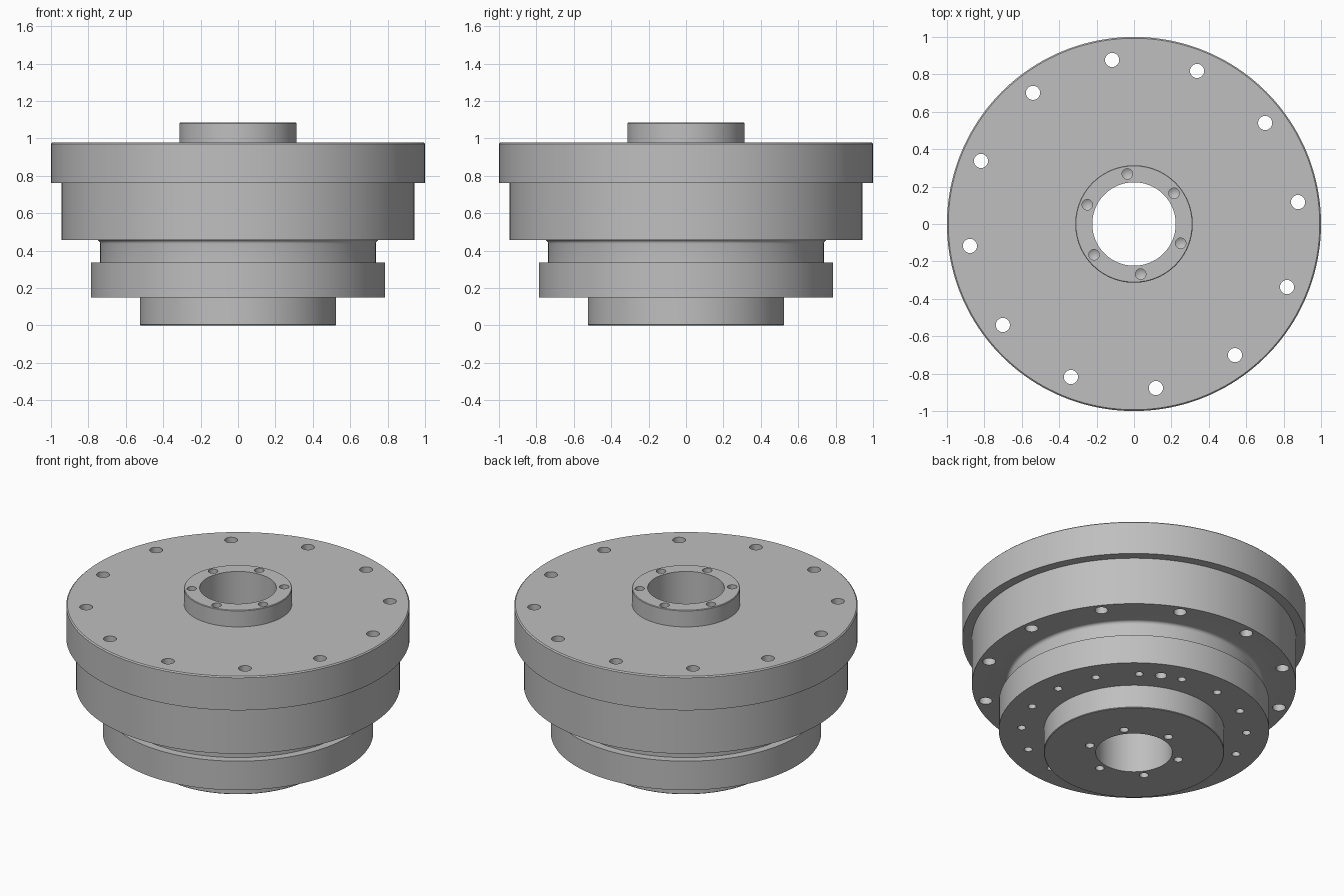
import bpy
import bmesh
from math import cos, sin, radians, pi
from mathutils import Matrix, Vector

default = bpy.data.objects.get("Cube")
if default:
    bpy.data.objects.remove(default, do_unlink=True)

TURN = 7.6  # shared rotation of every hole pattern, in degrees

grey = bpy.data.materials.new("machined_grey")
grey.use_nodes = True
colour = (0.52, 0.52, 0.52, 1)
grey.diffuse_color = colour
grey.node_tree.nodes["Principled BSDF"].inputs["Base Color"].default_value = colour


def lathe(bm, profile, steps, place=Matrix()):
    """Revolve a closed (radius, height) outline about the z axis."""
    part = bmesh.new()
    verts = [part.verts.new((r, 0, z)) for r, z in profile]
    edges = [part.edges.new((a, b)) for a, b in zip(verts, verts[1:] + verts[:1])
             if a.co.x > 0 or b.co.x > 0]
    bmesh.ops.spin(part, geom=verts + edges, cent=(0, 0, 0), axis=(0, 0, 1),
                   angle=2 * pi, steps=steps)
    bmesh.ops.remove_doubles(part, verts=part.verts, dist=1e-5)
    bmesh.ops.recalc_face_normals(part, faces=part.faces)
    part.transform(place)
    mesh = bpy.data.meshes.new("part")
    part.to_mesh(mesh)
    part.free()
    bm.from_mesh(mesh)
    bpy.data.meshes.remove(mesh)


def make_object(name, bm):
    mesh = bpy.data.meshes.new(name)
    bm.to_mesh(mesh)
    bm.free()
    mesh.materials.append(grey)
    obj = bpy.data.objects.new(name, mesh)
    bpy.context.collection.objects.link(obj)
    return obj


def drill(bm, count, circle, radius, start, depth, up, turn=TURN):
    """Ring of drills with pointed tips, entering the face at height start."""
    tip = radius * 0.6
    outline = [(0, -0.02), (radius, -0.02), (radius, depth), (0, depth + tip)]
    flip = Matrix() if up else Matrix.Rotation(pi, 4, "X")
    for i in range(count):
        a = radians(turn + 360 * i / count)
        at = Vector((circle * cos(a), circle * sin(a), start))
        lathe(bm, outline, 24, Matrix.Translation(at) @ flip)


# Stepped housing: bottom hub, lower flange, filleted neck, body, top plate, top hub
BORE, EDGE, FILLET = 0.223, 0.007, 0.02
neck, shoulder = 0.737, 0.457
fillet = [(neck + FILLET * (1 - cos(t)), shoulder - FILLET * (1 - sin(t)))
          for t in (radians(18 * k) for k in range(6))]
outline = [
    (BORE, 0), (0.525 - EDGE / 2, 0), (0.525, EDGE / 2), (0.525, 0.15),
    (0.787, 0.15), (0.787, 0.336), (neck, 0.336), *fillet,
    (0.944, shoulder), (0.944, 0.762), (1, 0.762),
    (1, 0.978 - EDGE), (1 - EDGE, 0.978), (0.314, 0.978),
    (0.314, 1.084 - EDGE / 2), (0.314 - EDGE / 2, 1.084), (BORE, 1.084),
]
bm = bmesh.new()
lathe(bm, outline, 160)
housing = make_object("stepped_housing", bm)

# Bolt holes
bm = bmesh.new()
drill(bm, 12, 0.885, 0.038, 0.40, 0.70, True)            # through the top plate and body
drill(bm, 6, 0.27, 0.028, 1.084, 0.10, False, TURN + 30)  # top hub
drill(bm, 6, 0.27, 0.026, 0, 0.10, True, TURN + 30)       # bottom hub
drill(bm, 16, 0.655, 0.024, 0.15, 0.10, True)             # lower flange
drill(bm, 1, 0.655, 0.034, 0.15, 0.10, True, TURN + 56.25)  # larger port
drills = make_object("hole_cutters", bm)
drills.hide_render = True

cut = housing.modifiers.new("holes", "BOOLEAN")
cut.operation = "DIFFERENCE"
cut.solver = "EXACT"
cut.object = drills

bpy.ops.object.select_all(action="DESELECT")
housing.select_set(True)
bpy.context.view_layer.objects.active = housing
bpy.ops.object.modifier_apply(modifier=cut.name)
bpy.data.objects.remove(drills, do_unlink=True)
bpy.ops.object.shade_smooth_by_angle(angle=radians(25))
